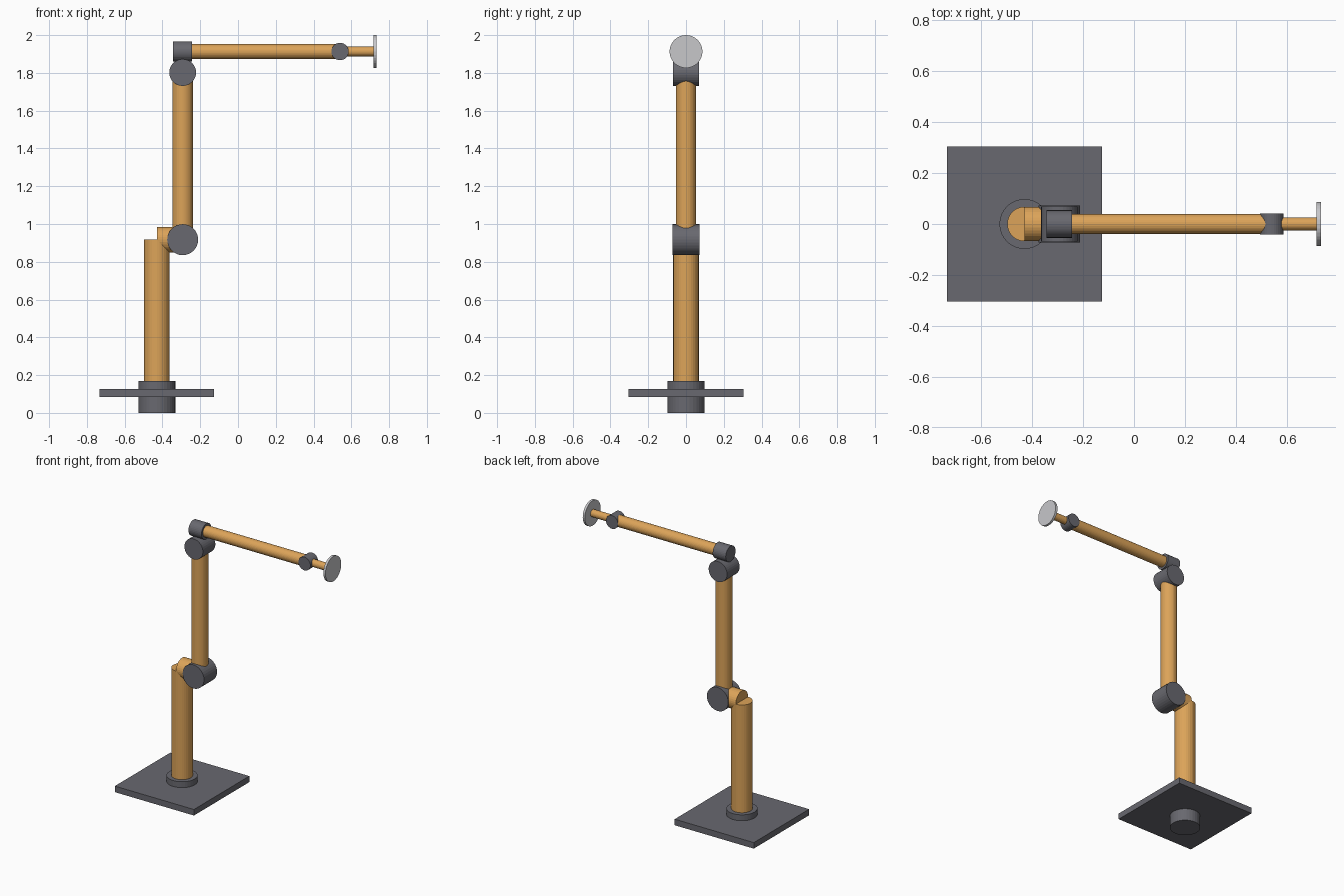
import bpy
from mathutils import Vector

cube = bpy.data.objects.get("Cube")
if cube:
    bpy.data.objects.remove(cube, do_unlink=True)


def material(name, color):
    m = bpy.data.materials.new(name)
    m.use_nodes = True
    m.diffuse_color = color
    for node in m.node_tree.nodes:
        if node.type == 'BSDF_PRINCIPLED':
            node.inputs["Base Color"].default_value = color
    return m


dark = material("dark grey", (0.14, 0.14, 0.16, 1))
orange = material("orange", (0.72, 0.37, 0.10, 1))
light = material("light grey", (0.57, 0.57, 0.59, 1))


def rod(name, start, end, radius, mat, sides=32):
    """Closed cylinder running between two points."""
    a, b = Vector(start), Vector(end)
    axis = b - a
    bpy.ops.mesh.primitive_cylinder_add(
        vertices=sides, radius=radius, depth=axis.length, location=(a + b) / 2,
        rotation=axis.to_track_quat('Z', 'Y').to_euler())
    ob = bpy.context.object
    ob.name = name
    ob.data.materials.append(mat)
    return ob


def hinge(name, x, z, radius, half_width):
    """Joint drum lying across the arm, along y."""
    return rod(name, (x, -half_width, z), (x, half_width, z), radius, dark)


BASE_X, ARM_X, WRIST_X = -0.43, -0.293, 0.54
ELBOW_Z, SHOULDER_Z, REACH_Z = 0.917, 1.802, 1.913

# Base plate and pedestal
bpy.ops.mesh.primitive_cube_add(size=1, location=(BASE_X, 0, 0.106))
plate = bpy.context.object
plate.name = "base_plate"
plate.scale = (0.608, 0.608, 0.042)
plate.data.materials.append(dark)
rod("pedestal", (BASE_X, 0, 0), (BASE_X, 0, 0.168), 0.098, dark)

# Lower column with its sideways stub
rod("lower_column", (BASE_X, 0, 0.1), (BASE_X, 0, ELBOW_Z), 0.0675, orange)
rod("column_stub", (BASE_X, 0, ELBOW_Z), (ARM_X, 0, ELBOW_Z), 0.0675, orange)

# Upper column between two hinges
hinge("lower_hinge", ARM_X, ELBOW_Z, 0.082, 0.072)
rod("upper_column", (ARM_X, 0, ELBOW_Z), (ARM_X, 0, SHOULDER_Z), 0.054, orange)
hinge("upper_hinge", ARM_X, SHOULDER_Z, 0.071, 0.0685)

# Roll joint and forearm
rod("roll_joint", (ARM_X - 0.05, 0, REACH_Z), (ARM_X + 0.05, 0, REACH_Z), 0.054, dark)
rod("forearm", (ARM_X, 0, REACH_Z), (WRIST_X, 0, REACH_Z), 0.039, orange)

# Wrist and end flange
hinge("wrist_hinge", WRIST_X, REACH_Z, 0.046, 0.042)
rod("wrist_rod", (WRIST_X, 0, REACH_Z), (0.725, 0, REACH_Z), 0.0255, orange)
rod("end_flange", (0.717, 0, REACH_Z), (0.733, 0, REACH_Z), 0.087, light)
